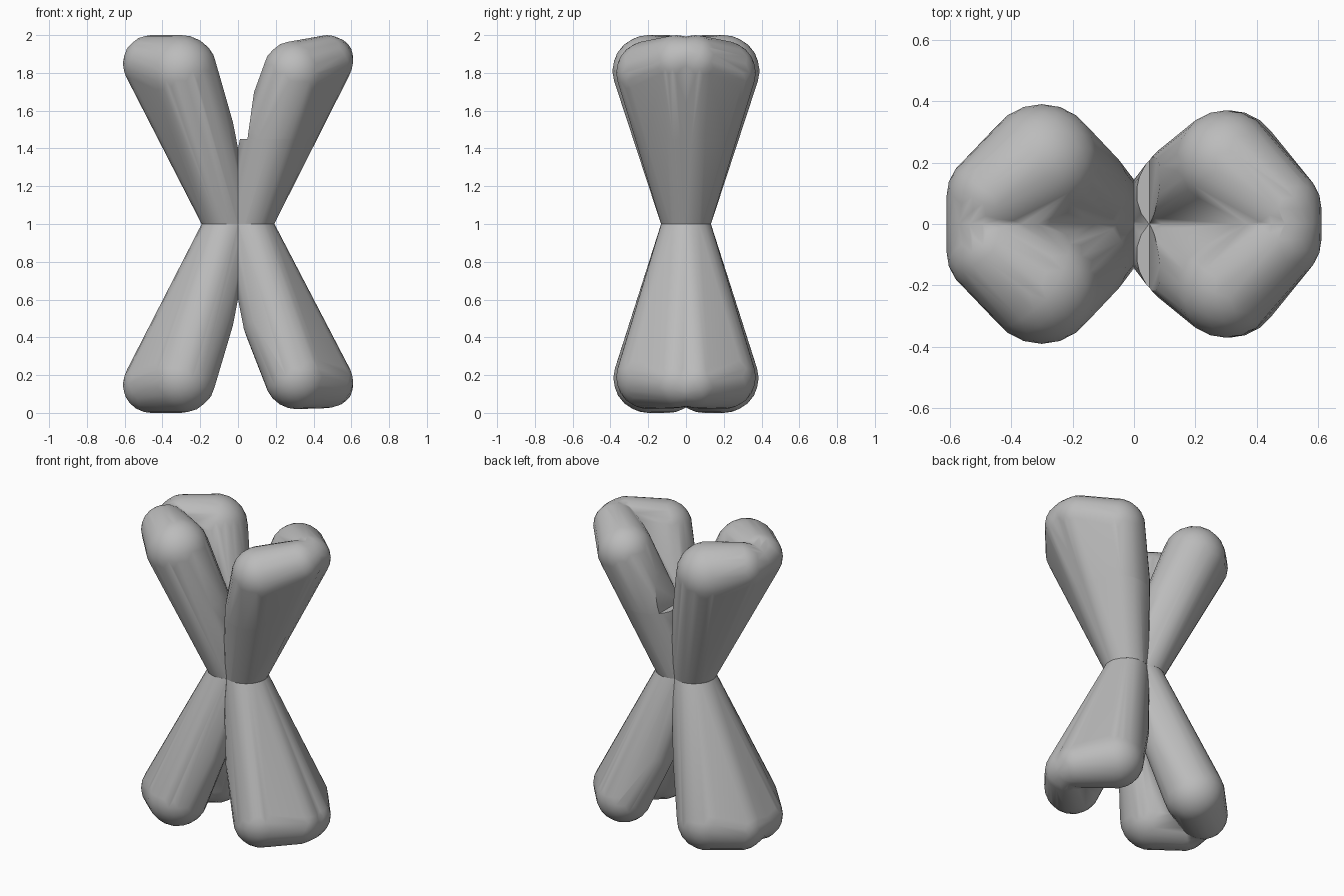
import bpy, bmesh, math
from mathutils import Matrix, Vector

if "Cube" in bpy.data.objects:
    bpy.data.objects.remove(bpy.data.objects["Cube"], do_unlink=True)

grey = bpy.data.materials.new("soft grey")
grey.use_nodes = True
colour = (0.5, 0.5, 0.5, 1)
grey.diffuse_color = colour
grey.node_tree.nodes["Principled BSDF"].inputs["Base Color"].default_value = colour


def hull(bm):
    """Wrap the loose points of bm in one convex skin."""
    bmesh.ops.delete(bm, geom=bm.edges[:] + bm.faces[:], context='EDGES_FACES')
    res = bmesh.ops.convex_hull(bm, input=bm.verts[:])
    spare = {v for key in ("geom_interior", "geom_unused") for v in res[key]
             if isinstance(v, bmesh.types.BMVert)}
    bmesh.ops.delete(bm, geom=list(spare), context='VERTS')


def arm(name, balls, cuts):
    """Half an arm: hull of balls (x, y, z, radius), trimmed by planes, mirrored in y."""
    bm = bmesh.new()
    for x, y, z, r in balls:
        bmesh.ops.create_icosphere(bm, subdivisions=3, radius=r,
                                   matrix=Matrix.Translation((x, y, z)))
    hull(bm)
    for co, no in cuts + [((0, 0, 0), (0, -1, 0))]:
        bmesh.ops.bisect_plane(bm, geom=bm.verts[:] + bm.edges[:] + bm.faces[:],
                               plane_co=co, plane_no=no, clear_outer=True)
        hull(bm)
    # face the skin outwards, then open the middle so both halves join along the valley
    bmesh.ops.recalc_face_normals(bm, faces=bm.faces[:])
    inner = [f for f in bm.faces if all(abs(v.co.y) < 1e-4 for v in f.verts)]
    bmesh.ops.delete(bm, geom=inner, context='FACES')
    bmesh.ops.dissolve_limit(bm, angle_limit=math.radians(3),
                             verts=bm.verts[:], edges=bm.edges[:])
    mesh = bpy.data.meshes.new(name)
    bm.to_mesh(mesh)
    bm.free()
    mesh.materials.append(grey)
    ob = bpy.data.objects.new(name, mesh)
    bpy.context.collection.objects.link(ob)
    mod = ob.modifiers.new("mirror", 'MIRROR')
    mod.use_axis = (False, True, False)
    mod.merge_threshold = 0.0005
    bpy.ops.object.select_all(action='DESELECT')
    ob.select_set(True)
    bpy.context.view_layer.objects.active = ob
    bpy.ops.object.shade_smooth_by_angle(angle=math.radians(25))


def sides(sx, sz):
    """Trim planes at the centre line and at the waist."""
    return [((0, 0, 1), (-sx, 0, 0)), ((0, 0, 1), (0, 0, -sz))]


def waist(sx):
    return (sx * 0.05, 0, 1, 0.127)


# Right arms: waist, outer rim, rounded lobe and inner swelling
arm("upper_right_arm",
    [waist(-1), (-0.5, 0, 1.85, 0.11), (-0.46, 0.09, 1.85, 0.15),
     (-0.3, 0.2, 1.81, 0.19), (-0.17, 0.12, 1.5, 0.15)], sides(-1, 1))
arm("lower_right_arm",
    [waist(-1), (-0.5, 0, 0.15, 0.11), (-0.46, 0.09, 0.15, 0.15),
     (-0.3, 0.2, 0.185, 0.185), (-0.16, 0.12, 0.5, 0.14)], sides(-1, -1))

# Left lower arm
arm("lower_left_arm",
    [waist(1), (0.5, 0, 0.145, 0.11), (0.47, 0.05, 0.165, 0.14),
     (0.31, 0.2, 0.19, 0.17), (0.165, 0.12, 0.48, 0.14)], sides(1, -1))

# Left upper arm: a stump, and a tip set back on its inner side to leave a ledge
seam = (0.05, 0, 1.45)
left_upper = [waist(1), (0.5, 0, 1.88, 0.11), (0.47, 0.05, 1.86, 0.14),
              (0.3, 0.2, 1.8, 0.17), (0.17, 0.12, 1.5, 0.15)]
arm("upper_left_stump", left_upper, sides(1, 1) + [(seam, (0, 0, 1))])
arm("upper_left_tip", left_upper, [(seam, (0, 0, -1)), (seam, (-1, 0, 0.14))])
